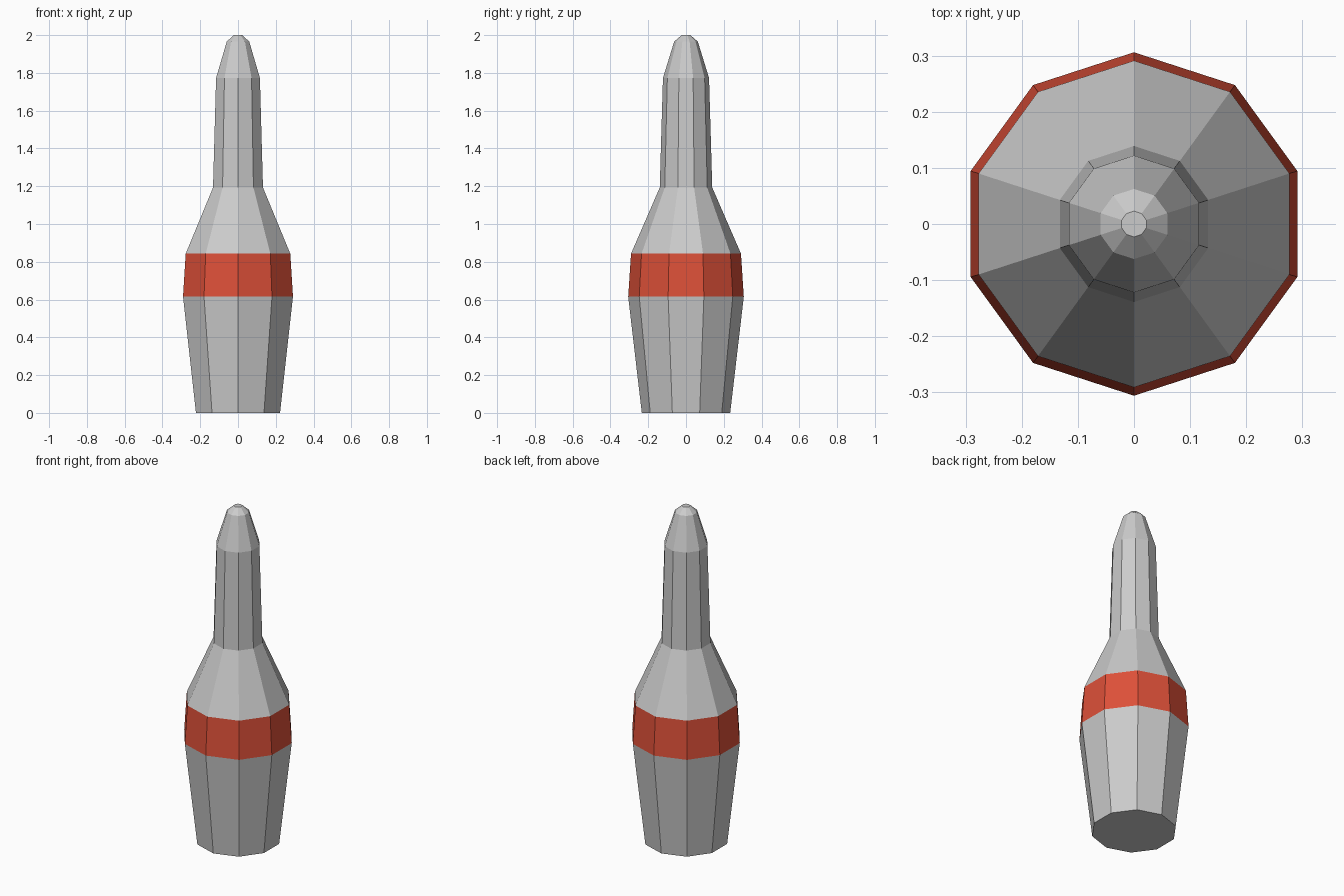
import bpy, bmesh, math

if "Cube" in bpy.data.objects:
    bpy.data.objects.remove(bpy.data.objects["Cube"])

SIDES = 10


def lathe(name, profile, cap_bottom=False, cap_top=False, color=None):
    """Faceted body of revolution from (radius, z) pairs, a corner facing +y."""
    bm = bmesh.new()
    rings = []
    for r, z in profile:
        angles = [math.pi / 2 + math.tau * i / SIDES for i in range(SIDES)]
        rings.append([bm.verts.new((r * math.cos(a), r * math.sin(a), z)) for a in angles])
    for low, high in zip(rings, rings[1:]):
        for i in range(SIDES):
            j = (i + 1) % SIDES
            bm.faces.new((low[i], low[j], high[j], high[i]))
    if cap_bottom:
        bm.faces.new(rings[0][::-1])
    if cap_top:
        bm.faces.new(rings[-1])
    mesh = bpy.data.meshes.new(name)
    bm.to_mesh(mesh)
    bm.free()
    if color:
        mat = bpy.data.materials.new(name + "_paint")
        mat.diffuse_color = color
        mat.use_nodes = True
        mat.node_tree.nodes["Principled BSDF"].inputs["Base Color"].default_value = mat.diffuse_color
        mesh.materials.append(mat)
    obj = bpy.data.objects.new(name, mesh)
    bpy.context.collection.objects.link(obj)
    return obj


# Tapered lower body
lathe("lower_body", [(0.234, 0), (0.306, 0.615)], cap_bottom=True)

# Red band around the widest part
lathe("red_band", [(0.306, 0.615), (0.291, 0.843)], color=(0.72, 0.08, 0.04, 1))

# Shoulder, neck and rounded tip
lathe("shoulder_neck_and_tip",
      [(0.291, 0.843), (0.139, 1.193), (0.122, 1.773), (0.0625, 1.966), (0.023, 2.0)],
      cap_top=True)
